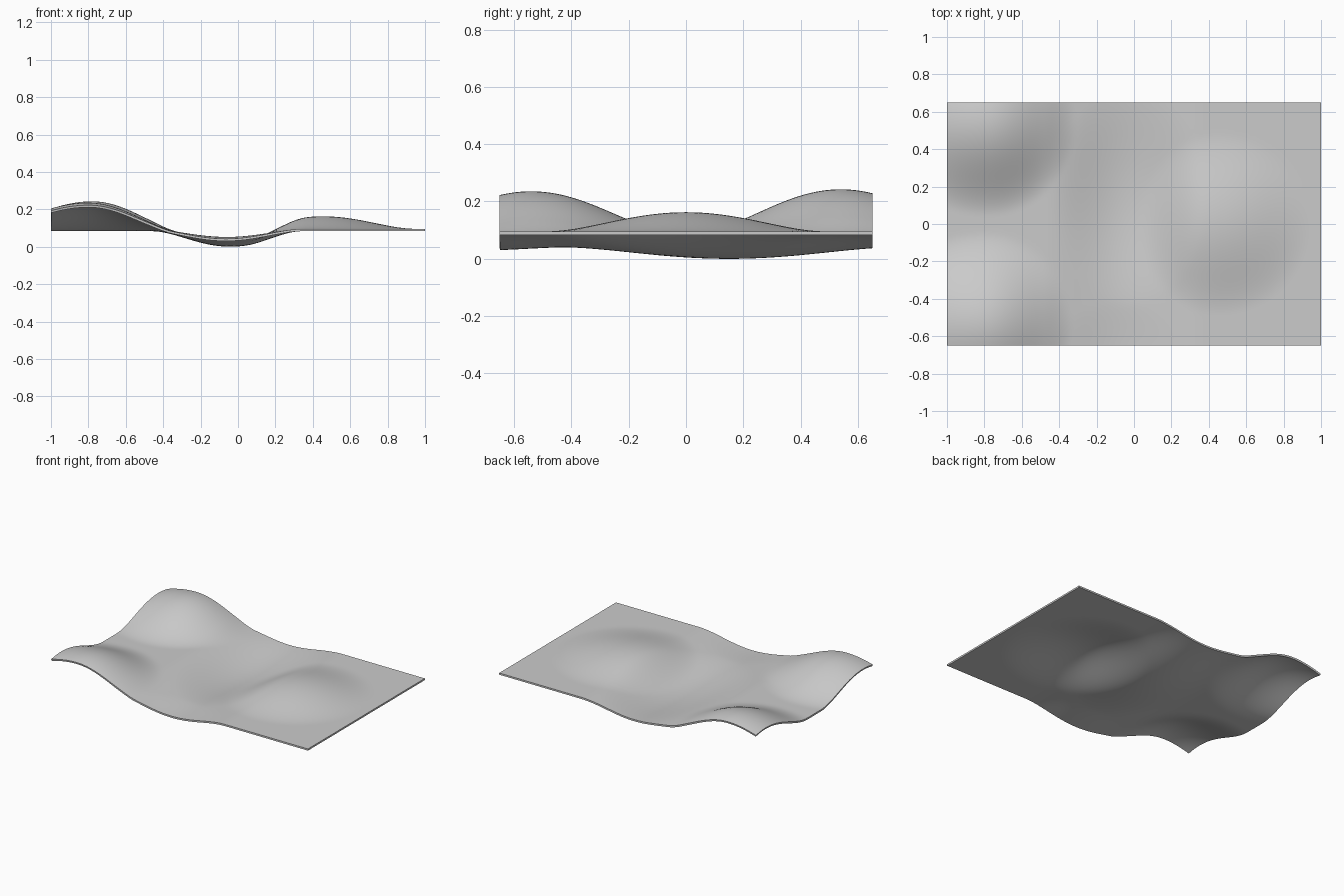
import bpy, bmesh

if "Cube" in bpy.data.objects:
    bpy.data.objects.remove(bpy.data.objects["Cube"])

BASE = 0.096        # top face of the flat area
THICK = 0.012

# centre x, centre y, radius left, radius right, radius in y, height
BUMPS = [
    (-0.78, 0.54, 0.58, 0.47, 0.50, 0.147),    # back hill
    (-0.80, -0.54, 0.58, 0.47, 0.50, 0.140),   # front hill
    (0.45, 0.00, 0.43, 0.50, 0.49, 0.067),     # right swell
    (-0.02, 0.15, 0.42, 0.42, 0.60, -0.041),   # pit in the trough
    (-0.08, -0.75, 0.40, 0.40, 0.35, -0.012),  # dip at the front edge
]


def falloff(r2):
    return max(0.0, 1.0 - r2) ** 2


def height(x, y):
    # trough running right across the sheet
    z = BASE - 0.043 * falloff(((x + 0.06) / 0.42) ** 2)
    for cx, cy, left, right, ry, h in BUMPS:
        rx = left if x < cx else right
        z += h * falloff(((x - cx) / rx) ** 2 + ((y - cy) / ry) ** 2)
    return z


# Wavy sheet from a displaced grid
bm = bmesh.new()
bmesh.ops.create_grid(bm, x_segments=100, y_segments=66, size=1.0)
for v in bm.verts:
    v.co.y *= 0.65
    v.co.z = height(v.co.x, v.co.y)
mesh = bpy.data.meshes.new("wavy_sheet")
bm.to_mesh(mesh)
bm.free()
sheet = bpy.data.objects.new("wavy_sheet", mesh)
bpy.context.collection.objects.link(sheet)

# Thickness, built downwards
solid = sheet.modifiers.new("thickness", 'SOLIDIFY')
solid.thickness = THICK
solid.offset = -1
bpy.context.view_layer.objects.active = sheet
sheet.select_set(True)
bpy.ops.object.modifier_apply(modifier=solid.name)

# Keep the outline exact and stand the sheet on the floor
low = min(v.co.z for v in sheet.data.vertices)
for v in sheet.data.vertices:
    v.co.x = max(-1.0, min(1.0, v.co.x))
    v.co.y = max(-0.65, min(0.65, v.co.y))
    v.co.z -= low
bpy.ops.object.shade_smooth_by_angle(angle=0.6)
